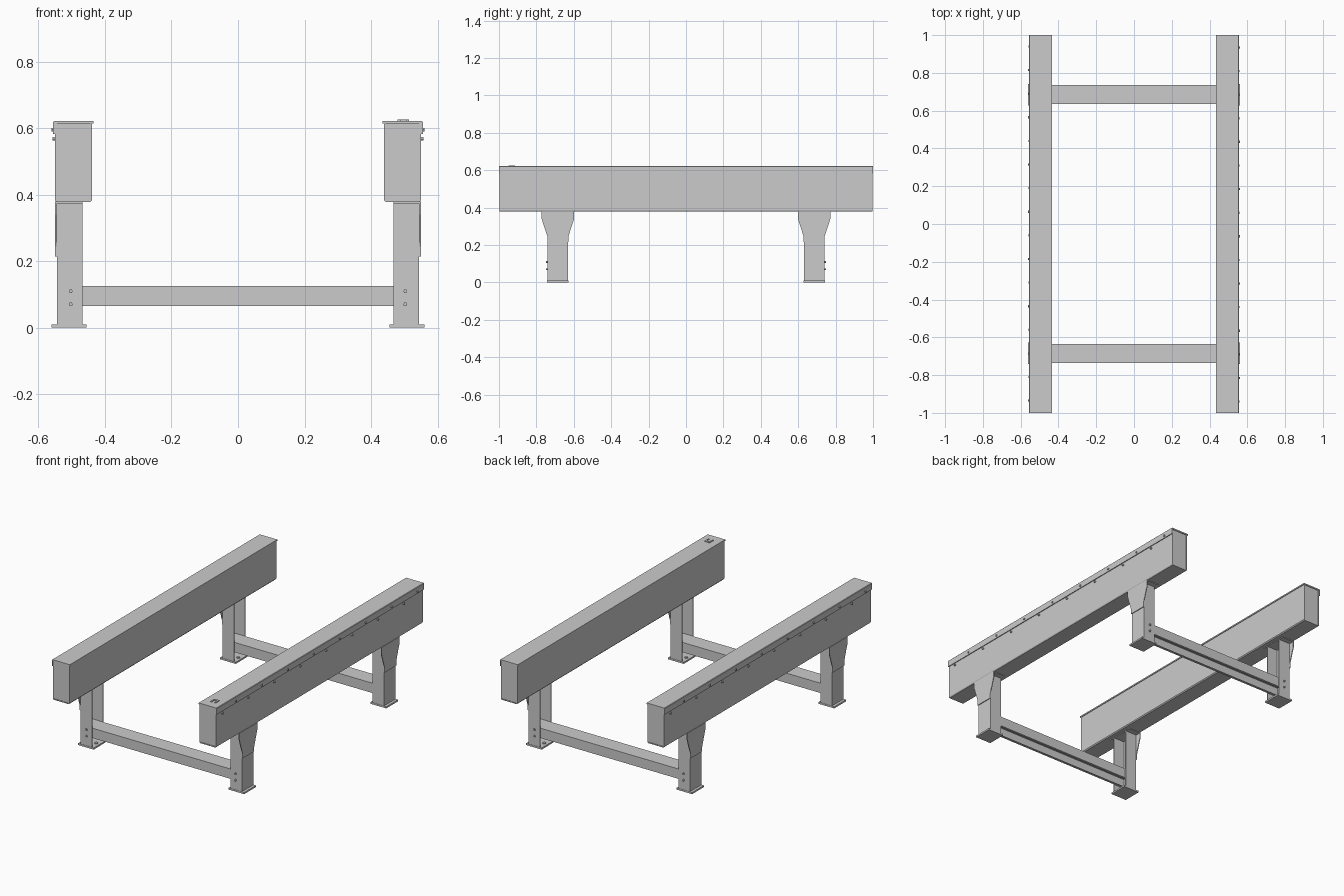
import bpy, bmesh, math
from mathutils import Matrix

if "Cube" in bpy.data.objects:
    bpy.data.objects.remove(bpy.data.objects["Cube"])

half = []  # parts of the right-hand side, later rotated to the left


def prism(name, pts, axis, a, b):
    """Extrude a 2D profile along an axis from a to b."""
    place = {'x': lambda p, t: (t, p[0], p[1]),
             'y': lambda p, t: (p[0], t, p[1]),
             'z': lambda p, t: (p[0], p[1], t)}[axis]
    bm = bmesh.new()
    lo = [bm.verts.new(place(p, a)) for p in pts]
    hi = [bm.verts.new(place(p, b)) for p in pts]
    bm.faces.new(lo)
    bm.faces.new(hi)
    n = len(pts)
    for i in range(n):
        j = (i + 1) % n
        bm.faces.new((lo[i], lo[j], hi[j], hi[i]))
    bmesh.ops.recalc_face_normals(bm, faces=bm.faces)
    me = bpy.data.meshes.new(name)
    bm.to_mesh(me)
    bm.free()
    ob = bpy.data.objects.new(name, me)
    bpy.context.collection.objects.link(ob)
    return ob


def box(name, x0, x1, y0, y1, z0, z1):
    return prism(name, [(x0, y0), (x1, y0), (x1, y1), (x0, y1)], 'z', z0, z1)


def bolt(name, axis, u, v, a, b, r=0.006, n=6):
    pts = [(u + r * math.cos(2 * math.pi * i / n), v + r * math.sin(2 * math.pi * i / n))
           for i in range(n)]
    return prism(name, pts, axis, a, b)


# Beam: folded sheet trough, top cover with outer lip, recessed end caps
half.append(prism("beam_trough", [(0.550, 0.614), (0.550, 0.384), (0.546, 0.378), (0.444, 0.378),
                                  (0.439, 0.384), (0.439, 0.614), (0.444, 0.614), (0.444, 0.384),
                                  (0.545, 0.384), (0.545, 0.614)], 'y', -0.998, 0.998))
half.append(prism("beam_cover", [(0.435, 0.622), (0.553, 0.622), (0.556, 0.619), (0.556, 0.582),
                                 (0.551, 0.582), (0.551, 0.614), (0.435, 0.614)], 'y', -1, 1))
for s, word in ((-1, "front"), (1, "back")):
    y0, y1 = sorted((s * 0.99, s * 0.995))
    half.append(box("beam_end_cap_" + word, 0.443, 0.546, y0, y1, 0.383, 0.614))

# Cover bolts, alternating on the lip and just below it
for k in range(16):
    y = -0.94 + 0.125 * k
    if k % 2:
        half.append(bolt("cover_bolt", 'x', y, 0.596, 0.554, 0.561))
    else:
        half.append(bolt("cover_bolt", 'x', y, 0.568, 0.548, 0.558))

# Legs: channel open towards the middle, flared gusset, foot plate and bolts
for s, word in ((-1, "front"), (1, "back")):
    c = s * 0.685
    w, t = 0.055, 0.005
    half.append(prism(word + "_leg", [(0.467, c - w), (0.545, c - w), (0.545, c + w), (0.467, c + w),
                                      (0.467, c + w - t), (0.540, c + w - t),
                                      (0.540, c - w + t), (0.467, c - w + t)], 'z', 0.008, 0.374))
    edge = [(0.056, 0.215), (0.056, 0.245), (0.087, 0.34), (0.087, 0.379)]
    gusset = [(c + y, z) for y, z in edge] + [(c - y, z) for y, z in reversed(edge)]
    half.append(prism(word + "_gusset", gusset, 'x', 0.545, 0.550))
    half.append(box(word + "_gusset_flange", 0.467, 0.549, c - 0.087, c + 0.087, 0.374, 0.379))
    half.append(box(word + "_foot_plate", 0.455, 0.561, c - 0.057, c + 0.057, 0, 0.010))
    half.append(bolt(word + "_foot_bolt", 'z', 0.478, c, 0.009, 0.016, 0.010, 12))
    for z in (0.07, 0.11):
        a, b = sorted((c + s * 0.054, c + s * 0.063))
        half.append(bolt(word + "_leg_bolt", 'y', 0.503, z, a, b))

# Left side is the right side turned half a turn about z
for ob in half:
    twin = ob.copy()
    twin.matrix_world = Matrix.Rotation(math.pi, 4, 'Z')
    twin.name = "left_" + ob.name
    bpy.context.collection.objects.link(twin)
    ob.name = "right_" + ob.name

# Cross members: lipped channels open at the bottom, reaching into the legs
for s, word in ((-1, "front"), (1, "back")):
    side = [(0.05, 0.125), (0.05, 0.065), (0.036, 0.065), (0.036, 0.069), (0.046, 0.069), (0.046, 0.121)]
    pts = [(s * 0.685 + y, z) for y, z in side] + [(s * 0.685 - y, z) for y, z in reversed(side)]
    prism(word + "_cross_member", pts, 'x', -0.538, 0.538)

# Small raised bracket on top of the right beam
box("top_bracket_bar", 0.480, 0.515, -0.925, -0.913, 0.621, 0.626)
for x in (0.480, 0.507):
    box("top_bracket_arm", x, x + 0.008, -0.950, -0.925, 0.621, 0.626)
